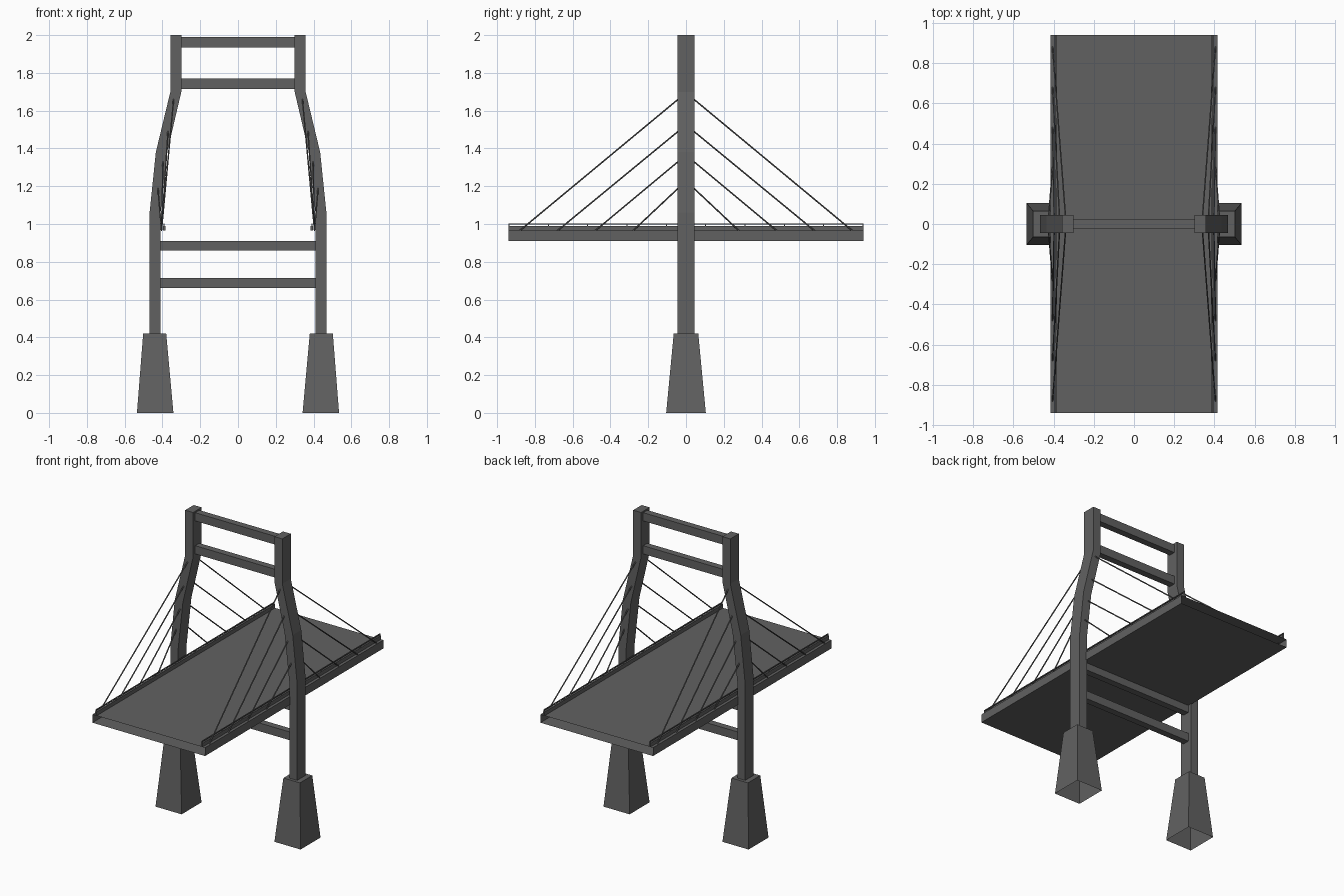
import bpy, bmesh
from mathutils import Vector

cube = bpy.data.objects.get("Cube")
if cube:
    bpy.data.objects.remove(cube)

steel = bpy.data.materials.new("dark_grey")
steel.use_nodes = True
GREY = (0.12, 0.12, 0.12, 1)
steel.diffuse_color = GREY
steel.node_tree.nodes["Principled BSDF"].inputs["Base Color"].default_value = GREY
HALF = 0.94  # half the deck length


def finish(name, bm):
    bmesh.ops.recalc_face_normals(bm, faces=bm.faces)
    mesh = bpy.data.meshes.new(name)
    bm.to_mesh(mesh)
    bm.free()
    mesh.materials.append(steel)
    obj = bpy.data.objects.new(name, mesh)
    bpy.context.collection.objects.link(obj)
    return obj


def loft(name, rings, cap_start=True, cap_end=True):
    """Join matching rings of points with quads, with optional end caps."""
    bm = bmesh.new()
    loops = [[bm.verts.new(p) for p in ring] for ring in rings]
    n = len(loops[0])
    for a, b in zip(loops, loops[1:]):
        for i in range(n):
            j = (i + 1) % n
            bm.faces.new((a[i], a[j], b[j], b[i]))
    if cap_start:
        bm.faces.new(loops[0][::-1])
    if cap_end:
        bm.faces.new(loops[-1])
    return finish(name, bm)


def ring_xy(x0, x1, y, z):
    return [(x0, -y, z), (x1, -y, z), (x1, y, z), (x0, y, z)]


def box(name, x0, x1, y0, y1, z0, z1):
    return loft(name, [[(x0, y0, z), (x1, y0, z), (x1, y1, z), (x0, y1, z)]
                       for z in (z0, z1)])


def rod(name, start, end, radius):
    bm = bmesh.new()
    start, end = Vector(start), Vector(end)
    span = end - start
    bmesh.ops.create_cone(bm, cap_ends=True, segments=6, radius1=radius,
                          radius2=radius, depth=span.length)
    turn = span.to_track_quat('Z', 'Y').to_matrix().to_4x4()
    turn.translation = (start + end) / 2
    bm.transform(turn)
    return finish(name, bm)


# Open-ended deck box
loft("deck", [[(-0.415, y, 0.91), (0.415, y, 0.91), (0.415, y, 0.965), (-0.415, y, 0.965)]
              for y in (-HALF, HALF)], False, False)

# Cross beams between the tower legs
for name, half, low, high in (("lower_beam", 0.41, 0.66, 0.715), ("deck_beam", 0.41, 0.86, 0.909),
                              ("upper_beam", 0.30, 1.715, 1.77), ("top_beam", 0.30, 1.935, 1.99)):
    box(name, -half, half, -0.022, 0.022, low, high)

LEG = ((0.41, 0.468, 0.42), (0.41, 0.468, 1.06), (0.375, 0.435, 1.38),
       (0.30, 0.358, 1.70), (0.30, 0.358, 2.0))
CABLES = ((0.34, 1.67, 0.88), (0.37, 1.50, 0.68), (0.397, 1.34, 0.48), (0.425, 1.20, 0.28))

for side, s in (("left", 1), ("right", -1)):
    # Bent tower leg and its flared, hollow foot
    loft(side + "_tower_leg", [ring_xy(s * a, s * b, 0.045, z) for a, b, z in LEG])
    loft(side + "_pedestal", [ring_xy(s * 0.342, s * 0.535, 0.105, 0),
                              ring_xy(s * 0.38, s * 0.502, 0.065, 0.42)], cap_start=False)
    # Kerb and railing along the deck edge
    box(side + "_kerb", s * 0.384, s * 0.396, -HALF, HALF, 0.965, 0.99)
    box(side + "_rail", s * 0.388, s * 0.394, -HALF, HALF, 0.997, 1.003)
    for i in range(10):
        y = (HALF - 0.003) * (2 * i / 9 - 1)
        box(side + "_rail_post", s * 0.388, s * 0.394, y - 0.003, y + 0.003, 0.985, 1.0)
    # Stay cables fanning out both ways from the leg
    for x, z, reach in CABLES:
        for d in (-1, 1):
            rod(side + "_cable", (s * x, d * 0.03, z), (s * 0.405, d * reach, 0.965), 0.004)
